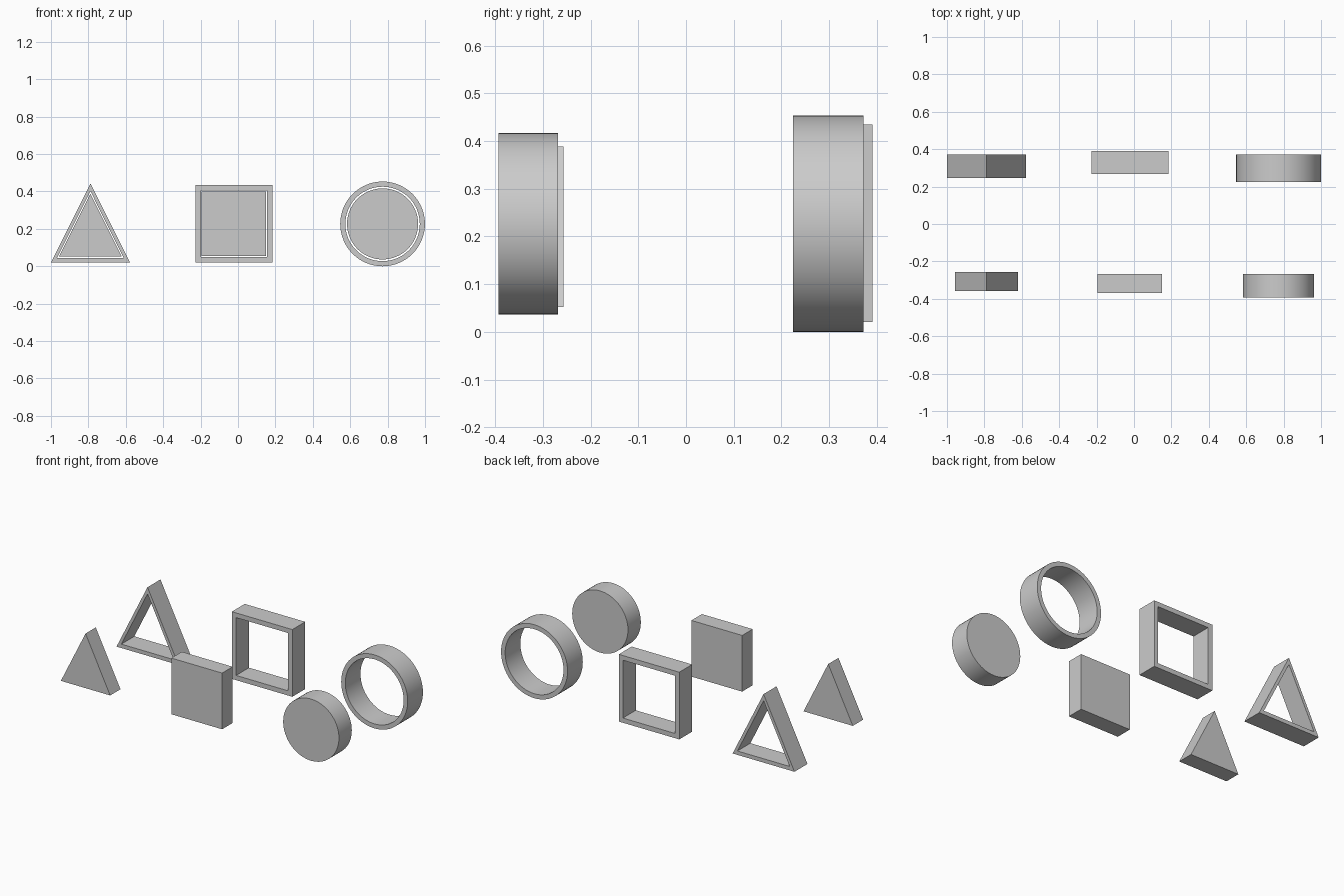
import bpy, bmesh, math

if "Cube" in bpy.data.objects:
    bpy.data.objects.remove(bpy.data.objects["Cube"])


def triangle(x, half, z0, z1):
    return [(x - half, z0), (x + half, z0), (x, z1)]


def rectangle(x0, x1, z0, z1):
    return [(x0, z0), (x1, z0), (x1, z1), (x0, z1)]


def circle(x, z, r, n=64):
    return [(x + r * math.cos(2 * math.pi * i / n), z + r * math.sin(2 * math.pi * i / n)) for i in range(n)]


def extrude(name, outer, y0, y1, hole=None, smooth=False):
    """Extrude an XZ profile along y, solid or with a matching hole."""
    bm = bmesh.new()

    def loops(profile):
        return [[bm.verts.new((x, y, z)) for x, z in profile] for y in (y0, y1)]

    front, back = loops(outer)
    n = len(outer)
    if hole:
        hole_front, hole_back = loops(hole)
    else:
        bm.faces.new(front)
        bm.faces.new(back[::-1])
    for i in range(n):
        j = (i + 1) % n
        bm.faces.new((front[i], back[i], back[j], front[j]))
        if hole:
            bm.faces.new((hole_front[j], hole_back[j], hole_back[i], hole_front[i]))
            bm.faces.new((front[i], front[j], hole_front[j], hole_front[i]))
            bm.faces.new((back[j], back[i], hole_back[i], hole_back[j]))
    bmesh.ops.recalc_face_normals(bm, faces=bm.faces)
    mesh = bpy.data.meshes.new(name)
    bm.to_mesh(mesh)
    bm.free()
    obj = bpy.data.objects.new(name, mesh)
    bpy.context.collection.objects.link(obj)
    if smooth:
        bpy.ops.object.select_all(action='DESELECT')
        obj.select_set(True)
        bpy.context.view_layer.objects.active = obj
        bpy.ops.object.shade_smooth_by_angle(angle=math.radians(30))
    return obj


# Hollow frames at the back
extrude("triangle_frame", triangle(-0.789, 0.211, 0.021, 0.443), 0.246, 0.372,
        hole=triangle(-0.789, 0.178, 0.045, 0.402))
extrude("square_frame", rectangle(-0.228, 0.184, 0.021, 0.435), 0.266, 0.391,
        hole=rectangle(-0.199, 0.156, 0.050, 0.406))
extrude("ring_frame", circle(0.773, 0.2265, 0.2265), 0.224, 0.372,
        hole=circle(0.773, 0.2265, 0.199), smooth=True)

# Matching solid pieces at the front
extrude("triangle_block", triangle(-0.789, 0.168, 0.052, 0.388), -0.357, -0.257)
extrude("square_block", rectangle(-0.195, 0.151, 0.055, 0.401), -0.370, -0.268)
extrude("disc_block", circle(0.773, 0.2265, 0.190), -0.393, -0.268, smooth=True)
